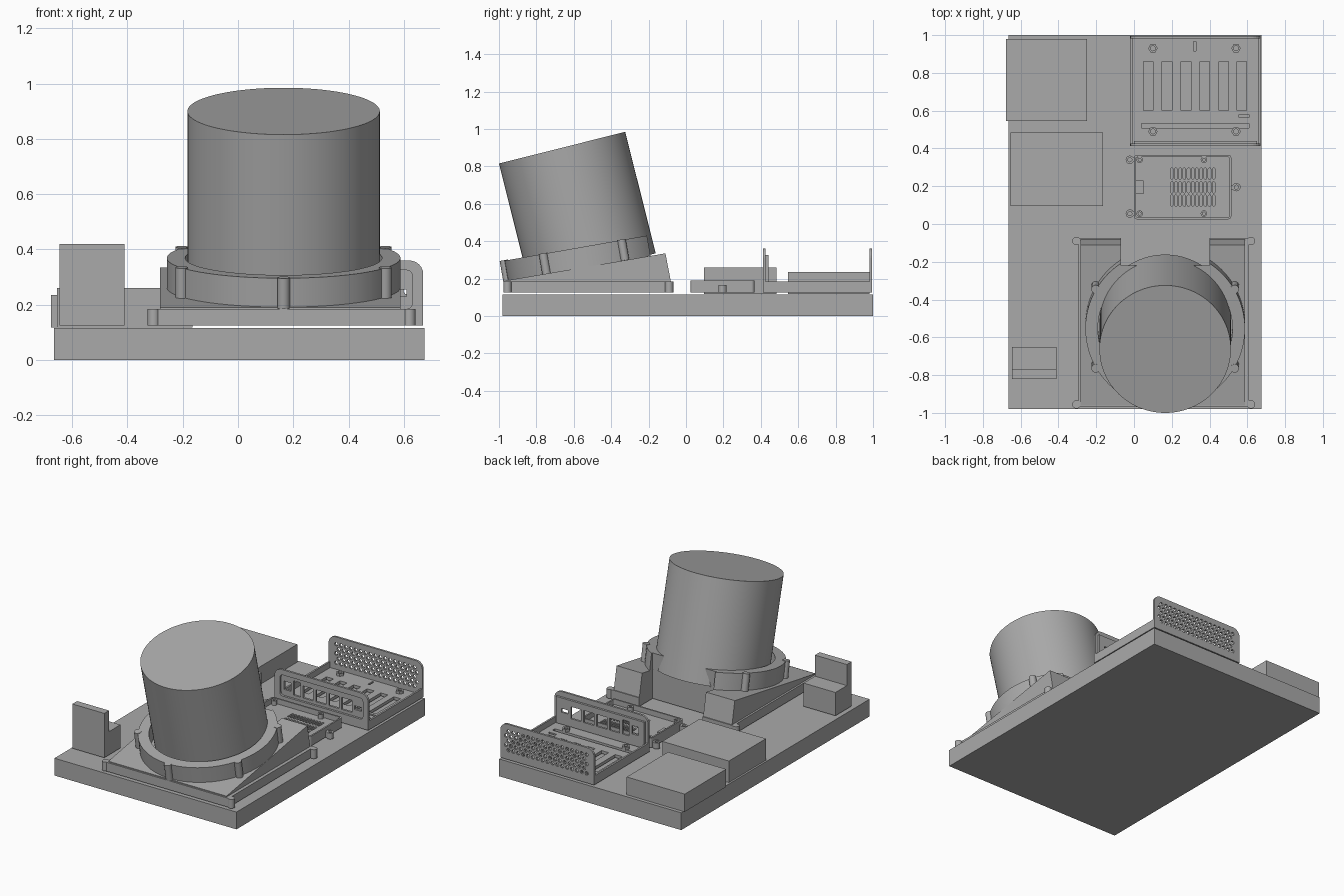
import bpy, bmesh
from math import pi, cos, sin, radians
from mathutils import Matrix, Vector, Euler

if "Cube" in bpy.data.objects:
    bpy.data.objects.remove(bpy.data.objects["Cube"])

grey = bpy.data.materials.new("plain grey")
grey.use_nodes = True
grey.diffuse_color = (0.4, 0.4, 0.4, 1)
grey.node_tree.nodes["Principled BSDF"].inputs["Base Color"].default_value = (0.4, 0.4, 0.4, 1)

FLAT, UPRIGHT, SIDEWAYS = (0, 0, 0), (pi / 2, 0, 0), (pi / 2, 0, pi / 2)


def add(name, mesh, loc=(0, 0, 0), rot=FLAT, smooth=False):
    ob = bpy.data.objects.new(name, mesh)
    bpy.context.collection.objects.link(ob)
    ob.location, ob.rotation_euler = loc, rot
    mesh.materials.clear()
    mesh.materials.append(grey)
    if smooth:
        bpy.ops.object.select_all(action='DESELECT')
        ob.select_set(True)
        bpy.context.view_layer.objects.active = ob
        bpy.ops.object.shade_smooth_by_angle(angle=radians(35))
    return ob


def box(name, x0, x1, y0, y1, z0, z1):
    bm = bmesh.new()
    bmesh.ops.create_cube(bm, size=1)
    bmesh.ops.scale(bm, vec=(x1 - x0, y1 - y0, z1 - z0), verts=bm.verts)
    mesh = bpy.data.meshes.new(name)
    bm.to_mesh(mesh)
    bm.free()
    return add(name, mesh, ((x0 + x1) / 2, (y0 + y1) / 2, (z0 + z1) / 2))


def rod(name, radius, depth, loc, rot=FLAT, sides=16):
    bm = bmesh.new()
    bmesh.ops.create_cone(bm, cap_ends=True, segments=sides, radius1=radius, radius2=radius, depth=depth)
    mesh = bpy.data.meshes.new(name)
    bm.to_mesh(mesh)
    bm.free()
    return add(name, mesh, loc, rot, smooth=sides > 8)


def circle(x, y, r, n):
    return [(x + r * cos(2 * pi * i / n), y + r * sin(2 * pi * i / n)) for i in range(n)]


def rect(x0, x1, y0, y1, r_top=0, r_low=0):
    """Rectangle with optional rounded upper and lower corners."""
    pts = []
    for cx, cy, sx, sy, start, r in ((x0, y0, 1, 1, pi, r_low), (x1, y0, -1, 1, 1.5 * pi, r_low),
                                     (x1, y1, -1, -1, 0, r_top), (x0, y1, 1, -1, pi / 2, r_top)):
        steps = 6 if r else 0
        for i in range(steps + 1):
            a = start + (pi / 2 * i / steps if steps else 0)
            pts.append((cx + sx * r + r * cos(a), cy + sy * r + r * sin(a)))
    return pts


def plate(name, outline, holes, thick, loc, rot=FLAT, smooth=False):
    """Flat filled outline with holes, thickened evenly about its plane."""
    cu = bpy.data.curves.new(name, 'CURVE')
    cu.dimensions, cu.fill_mode, cu.extrude = '2D', 'BOTH', thick / 2
    for loop in [outline] + holes:
        sp = cu.splines.new('POLY')
        sp.points.add(len(loop) - 1)
        for p, (x, y) in zip(sp.points, loop):
            p.co = (x, y, 0, 1)
        sp.use_cyclic_u = True
    tmp = bpy.data.objects.new(name + " outline", cu)
    bpy.context.collection.objects.link(tmp)
    bpy.context.view_layer.update()
    mesh = bpy.data.meshes.new_from_object(tmp.evaluated_get(bpy.context.evaluated_depsgraph_get()))
    bpy.data.objects.remove(tmp)
    bm = bmesh.new()
    bm.from_mesh(mesh)
    bmesh.ops.remove_doubles(bm, verts=bm.verts, dist=1e-5)
    bmesh.ops.recalc_face_normals(bm, faces=bm.faces)
    for f in bm.faces:
        f.smooth = False
    bm.to_mesh(mesh)
    bm.free()
    return add(name, mesh, loc, rot, smooth)


# Base board and plain component blocks
box("base_board", -0.665, 0.675, -0.98, 1.0, 0, 0.115)
box("rear_block", -0.677, -0.25, 0.545, 0.98, 0.117, 0.235)
box("middle_block", -0.655, -0.165, 0.095, 0.485, 0.117, 0.26)
plate("step_bracket", [(-0.82, 0.125), (-0.65, 0.125), (-0.65, 0.28), (-0.77, 0.28), (-0.77, 0.42), (-0.82, 0.42)],
      [], 0.235, (-0.5275, 0, 0), SIDEWAYS)

# Tilted mount: foot, wedge and collar, all opened at the back
CX = 0.165
foot = plate("mount_foot", rect(-0.295, 0.61, -0.97, -0.075), [], 0.06, (0, 0, 0.155))
wedge = plate("mount_wedge", [(-0.96, 0.18), (-0.08, 0.18), (-0.11, 0.335), (-0.96, 0.19)], [], 0.87,
              (0.153, 0, 0), SIDEWAYS)
tilt = (radians(10), 0, 0)
centre = Vector((CX, -0.545, 0.315))
collar = plate("collar", circle(0, 0, 0.4225, 96), [circle(0, 0, 0.356, 96)], 0.11, centre, tilt, smooth=True)
cutter = box("notch_cutter", -0.07, 0.40, -0.22, 0.1, 0, 0.8)
cutter.hide_render = True
for ob in (foot, wedge, collar):
    mod = ob.modifiers.new("back notch", 'BOOLEAN')
    mod.operation, mod.object, mod.solver = 'DIFFERENCE', cutter, 'EXACT'
    bpy.context.view_layer.update()
    ob.data = bpy.data.meshes.new_from_object(ob.evaluated_get(bpy.context.evaluated_depsgraph_get()))
    ob.modifiers.clear()
bpy.data.objects.remove(cutter)
turn = Euler(tilt).to_matrix()
for deg in (30, 150, 210, 270, 330):
    a = radians(deg)
    rod("collar_lug", 0.023, 0.112, centre + turn @ Vector((0.425 * cos(a), 0.425 * sin(a), 0.002)), tilt)
for x in (-0.305, 0.62):
    for y in (-0.955, -0.09):
        rod("foot_ear", 0.022, 0.06, (x, y, 0.155))

# Large leaning drum
lean = (radians(14.1), 0, 0)
axis = Euler(lean).to_matrix() @ Vector((0, 0, 1))
rod("drum", 0.348, 0.67, Vector((CX, -0.6625, 0.90)) - axis * 0.335, lean, 96)

# Small circuit tray: vented floor, thin walls, screw posts and ears
vents = [rect(0.193 + i * 0.0222, 0.207 + i * 0.0222, y, y + 0.058, 0.006, 0.006)
         for i in range(11) for y in (0.095, 0.165, 0.238)]
plate("tray_floor", rect(0, 0.515, 0.025, 0.365, 0.015, 0.015), vents, 0.03, (0, 0, 0.14))
plate("tray_wall", rect(0, 0.515, 0.025, 0.365, 0.015, 0.015), [rect(0.01, 0.505, 0.035, 0.355, 0.01, 0.01)],
      0.035, (0, 0, 0.1725))
box("tray_socket", 0.005, 0.05, 0.16, 0.23, 0.15, 0.17)
for x in (0.03, 0.37):
    for y in (0.055, 0.34):
        plate("tray_post", circle(x, y, 0.017, 16), [circle(x, y, 0.008, 12)], 0.03, (0, 0, 0.17))
for x, y in ((-0.022, 0.34), (-0.022, 0.055), (0.542, 0.195)):
    plate("tray_ear", circle(x, y, 0.022, 16), [circle(x, y, 0.011, 12)], 0.04, (0, 0, 0.145))
    inner = 0.002 if x < 0 else 0.513
    box("tray_ear_arm", min(inner, x + 0.015), max(inner, x - 0.015), y - 0.012, y + 0.012, 0.125, 0.165)

# Rack: slotted floor with low side walls
slots = [rect(x - 0.026, x + 0.026, 0.6, 0.86) for x in (0.075, 0.175, 0.275, 0.375, 0.475)]
slots += [rect(0.545, 0.595, 0.6, 0.86), rect(0.04, 0.61, 0.507, 0.532),
          rect(0.555, 0.61, 0.565, 0.58), rect(0.315, 0.327, 0.915, 0.965)]
plate("rack_floor", rect(-0.02, 0.67, 0.42, 0.99), slots, 0.02, (0, 0, 0.135))
for x in (-0.02, 0.658):
    box("rack_side_wall", x, x + 0.012, 0.42, 0.99, 0.125, 0.185)
for x in (0.1, 0.54):
    for y in (0.49, 0.93):
        plate("rack_post", circle(x, y, 0.025, 6), [circle(x, y, 0.013, 12)], 0.02, (0, 0, 0.153))

# Rack end plates: perforated rear, windowed front
holes = [circle(0.035 + 0.036 * i + 0.018 * (row % 2), 0.188 + 0.031 * row, 0.0125, 6)
         for row in range(5) for i in range(17)]
plate("rack_rear_plate", rect(-0.02, 0.67, 0.125, 0.36, 0.05), holes, 0.014, (0, 0.988, 0), UPRIGHT)
plate("rack_front_frame", rect(-0.02, 0.67, 0.125, 0.36, 0.05), [rect(0.02, 0.63, 0.185, 0.325, 0.02, 0.02)],
      0.014, (0, 0.419, 0), UPRIGHT)
ports = [rect(x, x + 0.075, 0.205, 0.285) for x in (0.18, 0.275, 0.37, 0.465)]
ports += [rect(0.04, 0.09, 0.225, 0.28), rect(0.11, 0.16, 0.205, 0.3), rect(0.56, 0.61, 0.23, 0.255)]
plate("rack_port_panel", rect(0.0, 0.65, 0.15, 0.325), ports, 0.014, (0, 0.433, 0), UPRIGHT)
